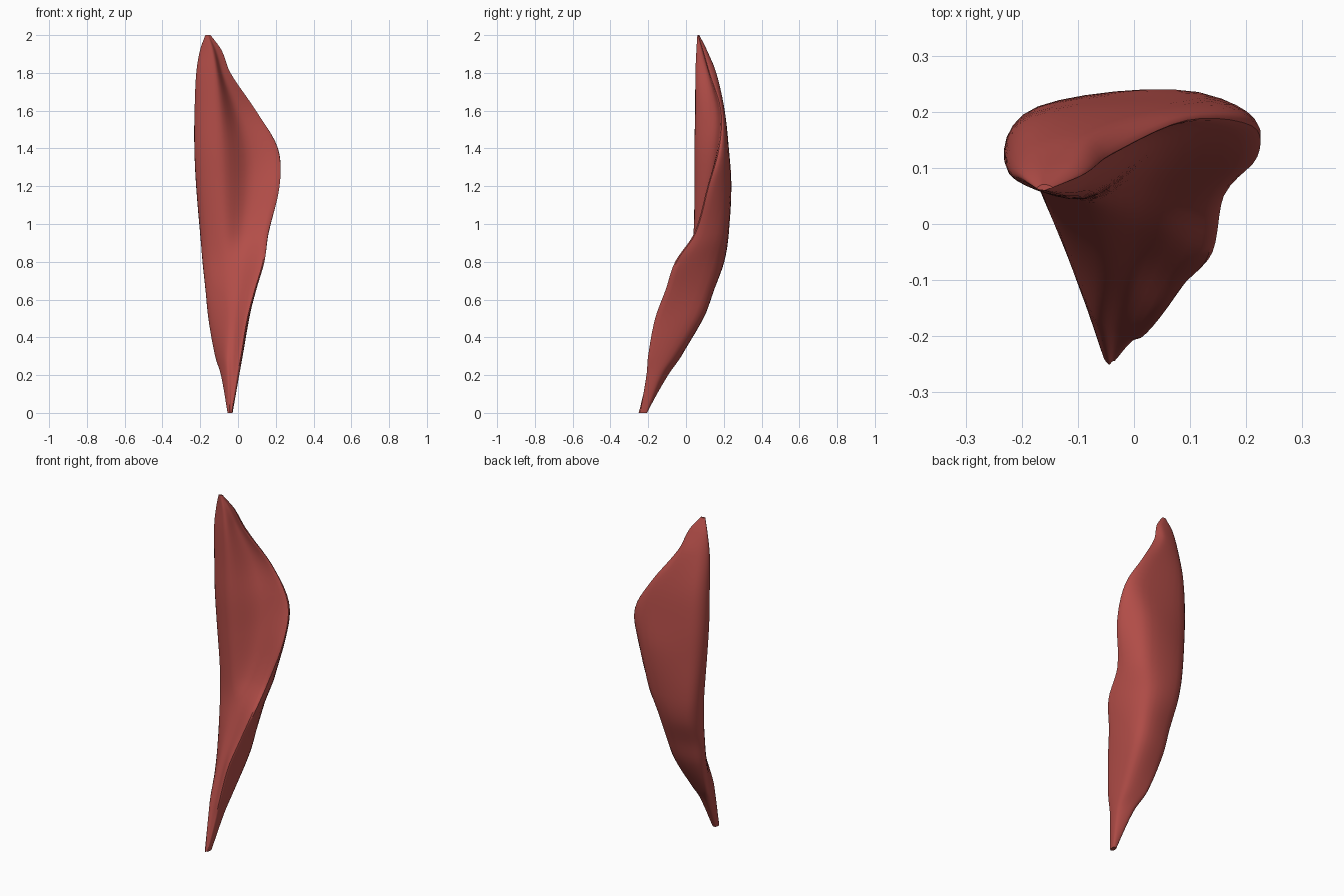
import bpy
import bmesh
import math
from mathutils import Vector

cube = bpy.data.objects.get("Cube")
if cube:
    bpy.data.objects.remove(cube, do_unlink=True)

# Cross-sections in hundredths: height, then x, y of the left edge,
# front ridge, right edge, right back bulge and left back bulge
SECTIONS = [
    (0, -5.5, -23.5, -4.5, -25, -3.2, -24, -3, -21, -5, -21),
    (20, -9, -13, -6, -19.5, 0, -20.5, 0, -13, -7, -9.5),
    (30, -12, -5, -7, -16, 2, -19.5, 1, -6, -9.5, -2.5),
    (50, -15.5, 3, -7, -8, 5.5, -15.5, 3.5, 6.5, -11.5, 8.5),
    (65, -17, 6.5, -7.5, -2, 9.5, -10, 4.5, 12.5, -12.5, 13.5),
    (80, -18.5, 9.5, -8, 2.5, 14, -5, 6, 17.5, -14, 19),
    (95, -19.5, 10.5, -8, 4, 16, 5, 9, 21, -15.5, 21),
    (120, -21.5, 10.5, -8.5, 4.5, 22, 12, 11, 23.5, -17, 21),
    (140, -22.5, 10, -9, 4.5, 21, 17.5, 12, 22.5, -17.5, 20.5),
    (160, -22.5, 9.5, -10, 5, 9.5, 18.5, 2, 20.5, -18.5, 18.5),
    (180, -21.8, 8.5, -12, 5, -4, 12.5, -8, 16, -18.5, 14),
    (192, -20, 8, -14, 5.5, -8.7, 9, -11, 11, -17.5, 10.5),
    (200, -17.3, 6.3, -16, 6, -14.5, 6.5, -15.5, 7, -16.5, 7),
]
AROUND = 6   # steps between neighbouring section points
ALONG = 5    # steps between neighbouring sections


def hermite(b, c, slope_b, slope_c, t):
    """Smooth curve from b to c with the given end slopes."""
    return (b.lerp(c, t * t * (3 - 2 * t))
            + slope_b * t * (1 - t) ** 2 - slope_c * t * t * (1 - t))


def section_points(row):
    """Left, front, groove, right and back points of one section."""
    z = row[0] / 100
    left, front, right, back_right, back_left = [
        Vector((row[i] / 100, row[i + 1] / 100, z)) for i in range(1, len(row), 2)]
    depth = 0.04 * max(0, min(1, (z - 0.7) / 0.5, (2 - z) / 0.3))
    groove = front.lerp(right, 0.47) + Vector((0, depth, 0))
    return [left, front, groove, right, back_right, back_left]


def closed_ring(points):
    """Round the section points into a closed outline."""
    n = len(points)
    slopes = [(points[(i + 1) % n] - points[i - 1]) / 2 for i in range(n)]
    return [hermite(points[i], points[(i + 1) % n], slopes[i],
                    slopes[(i + 1) % n], s / AROUND)
            for i in range(n) for s in range(AROUND)]


def height_slope(k, i):
    """Change of point i per unit of height at section k."""
    step = keys[min(k + 1, last)][i] - keys[max(k - 1, 0)][i]
    return step / step.z


def material(name, color):
    mat = bpy.data.materials.new(name)
    mat.use_nodes = True
    mat.diffuse_color = color
    shader = mat.node_tree.nodes["Principled BSDF"]
    shader.inputs["Base Color"].default_value = color
    shader.inputs["Roughness"].default_value = 0.7
    return mat


# Interpolate extra sections along the height
keys = [section_points(row) for row in SECTIONS]
last = len(keys) - 1
profiles = []
for k in range(last):
    for s in range(ALONG):
        profile = []
        for i, (low, high) in enumerate(zip(keys[k], keys[k + 1])):
            rise = high.z - low.z
            profile.append(hermite(low, high, height_slope(k, i) * rise,
                                   height_slope(k + 1, i) * rise, s / ALONG))
        profiles.append(profile)
profiles.append(keys[last])

# Loft the twisted muscle body and cap both tips
bm = bmesh.new()
rings = [[bm.verts.new(p) for p in closed_ring(profile)] for profile in profiles]
for lower, upper in zip(rings, rings[1:]):
    for i in range(len(lower)):
        j = (i + 1) % len(lower)
        bm.faces.new((lower[i], lower[j], upper[j], upper[i]))
bm.faces.new(rings[0][::-1])
bm.faces.new(rings[-1])
bmesh.ops.recalc_face_normals(bm, faces=bm.faces)

mesh = bpy.data.meshes.new("muscle_body")
bm.to_mesh(mesh)
bm.free()
body = bpy.data.objects.new("muscle_body", mesh)
bpy.context.collection.objects.link(body)
mesh.materials.append(material("muscle_red", (0.45, 0.075, 0.065, 1)))

bpy.ops.object.select_all(action='DESELECT')
body.select_set(True)
bpy.context.view_layer.objects.active = body
bpy.ops.object.shade_smooth_by_angle(angle=math.radians(50))
